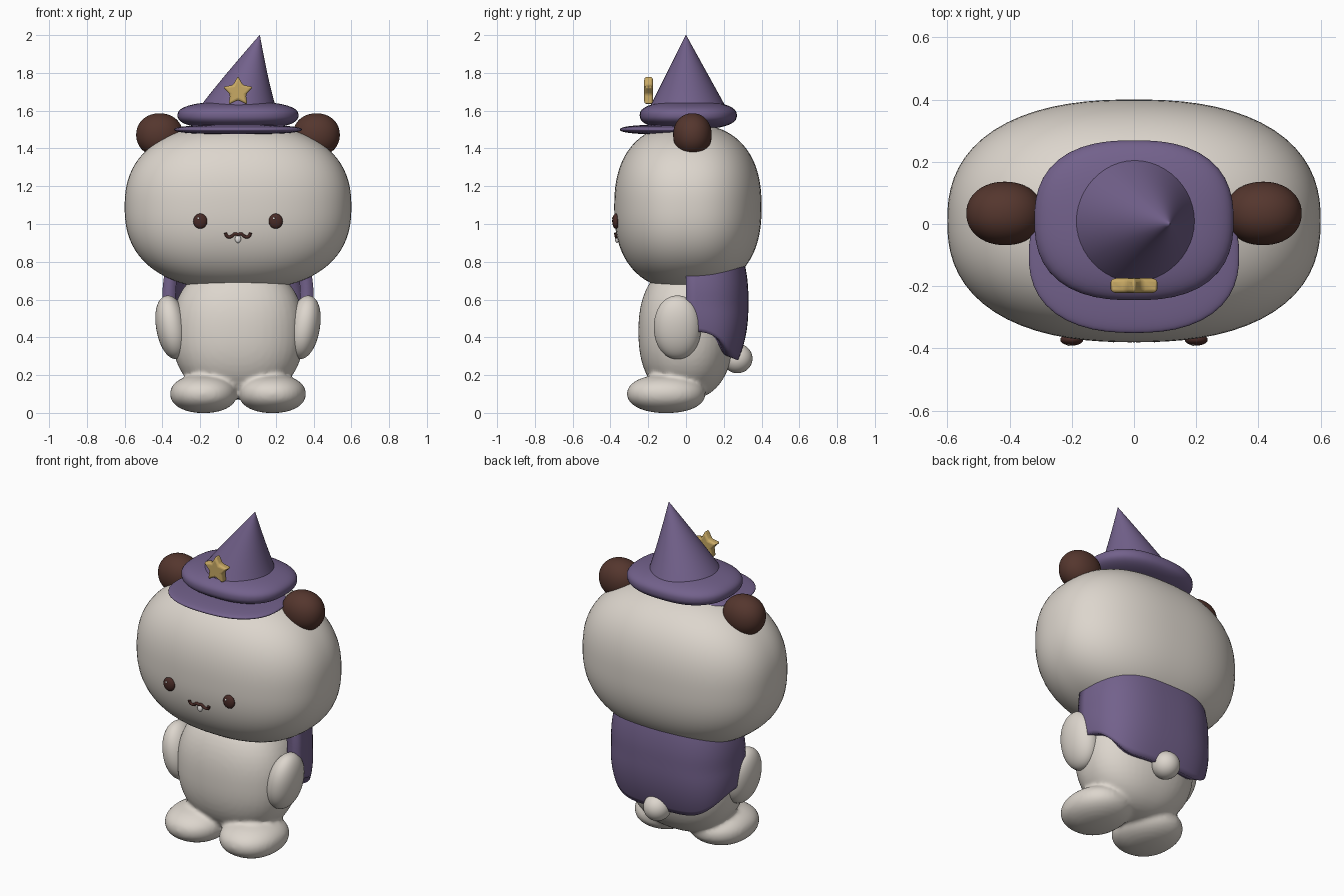
import bpy, bmesh, math
from mathutils import Vector, Matrix

if "Cube" in bpy.data.objects:
    bpy.data.objects.remove(bpy.data.objects["Cube"], do_unlink=True)


def material(name, rgb):
    m = bpy.data.materials.new(name)
    m.use_nodes = True
    m.diffuse_color = (*rgb, 1)
    bsdf = m.node_tree.nodes["Principled BSDF"]
    bsdf.inputs["Base Color"].default_value = (*rgb, 1)
    bsdf.inputs["Roughness"].default_value = 0.6
    return m


cream = material("cream", (0.72, 0.67, 0.61))
purple = material("purple", (0.17, 0.12, 0.26))
brown = material("brown", (0.09, 0.037, 0.027))
dark = material("dark brown", (0.065, 0.024, 0.02))
gold = material("gold", (0.58, 0.40, 0.13))
white = material("white", (0.85, 0.82, 0.8))


def finish(name, bm, mat, angle=60):
    bmesh.ops.recalc_face_normals(bm, faces=bm.faces)
    me = bpy.data.meshes.new(name)
    bm.to_mesh(me)
    bm.free()
    me.materials.append(mat)
    ob = bpy.data.objects.new(name, me)
    bpy.context.collection.objects.link(ob)
    bpy.ops.object.select_all(action="DESELECT")
    ob.select_set(True)
    bpy.context.view_layer.objects.active = ob
    bpy.ops.object.shade_smooth_by_angle(angle=math.radians(angle))
    return ob


def add_blob(bm, centre, half, n=2.0, tilt=0.0, u=48, v=32):
    """Rounded, slightly boxy ellipsoid."""
    verts = bmesh.ops.create_uvsphere(bm, u_segments=u, v_segments=v, radius=1)["verts"]
    turn = Matrix.Rotation(math.radians(tilt), 3, "Y")
    for vert in verts:
        size = sum(abs(c) ** n for c in vert.co) ** (1 / n)
        p = vert.co / size
        vert.co = turn @ Vector([a * b for a, b in zip(p, half)]) + Vector(centre)


def blob(name, mat, *args, **kw):
    bm = bmesh.new()
    add_blob(bm, *args, **kw)
    return finish(name, bm, mat)


def loft(bm, rings):
    """Quads between successive closed rings of points."""
    rows = [[bm.verts.new(p) for p in ring] for ring in rings]
    for a, b in zip(rows, rows[1:]):
        for i in range(len(a)):
            j = (i + 1) % len(a)
            bm.faces.new((a[i], a[j], b[j], b[i]))
    return rows


# Head
HEAD_C, HEAD_H, HEAD_N = (0, 0.01, 1.09), (0.6, 0.39, 0.44), 2.4
blob("head", cream, HEAD_C, HEAD_H, n=HEAD_N, u=72, v=48)


def face_y(x, z):
    rest = 1 - abs(x / HEAD_H[0]) ** HEAD_N - abs((z - HEAD_C[2]) / HEAD_H[2]) ** HEAD_N
    return HEAD_C[1] - HEAD_H[1] * rest ** (1 / HEAD_N)


# Body with feet blended in
bm = bmesh.new()
add_blob(bm, (0, 0, 0.43), (0.35, 0.252, 0.36), n=2.3)
for s in (-1, 1):
    add_blob(bm, (s * 0.182, -0.105, 0.101), (0.178, 0.208, 0.102), n=2.15)
body = finish("body_and_feet", bm, cream)
remesh = body.modifiers.new("blend", "REMESH")
remesh.mode = "VOXEL"
remesh.voxel_size = 0.012
remesh.use_smooth_shade = True
soft = body.modifiers.new("soften", "SMOOTH")
soft.factor = 0.5
soft.iterations = 6

# Paired parts
for s, side in ((1, "left"), (-1, "right")):
    blob(side + "_arm", cream, (s * 0.35, -0.045, 0.453), (0.083, 0.125, 0.17), n=2.1, tilt=s * 10)
    blob(side + "_ear", brown, (s * 0.415, 0.034, 1.472), (0.124, 0.102, 0.114), n=2.1)
    blob(side + "_eye", dark, (s * 0.2, face_y(0.2, 1.015) - 0.006, 1.015), (0.037, 0.019, 0.04), u=24, v=16)
    blob(side + "_eye_glint", white, (s * 0.2 - 0.01, face_y(0.2, 1.015) - 0.022, 1.03),
         (0.006, 0.004, 0.006), u=12, v=8)

# Tail
blob("tail", cream, (0, 0.272, 0.288), (0.078, 0.08, 0.078))

# Mouth and tooth
half_mouth = [(0.066, 0.953), (0.062, 0.936), (0.045, 0.93), (0.03, 0.936), (0.018, 0.95)]
path = [(-x, z) for x, z in half_mouth] + [(0, 0.943)] + half_mouth[::-1]
curve = bpy.data.curves.new("mouth", "CURVE")
curve.dimensions = "3D"
curve.bevel_depth = 0.0085
curve.bevel_resolution = 3
curve.use_fill_caps = True
spline = curve.splines.new("NURBS")
spline.points.add(len(path) - 1)
for point, (x, z) in zip(spline.points, path):
    point.co = (x, face_y(x, z) - 0.003, z, 1)
spline.order_u = 3
spline.use_endpoint_u = True
curve.materials.append(dark)
bpy.context.collection.objects.link(bpy.data.objects.new("mouth", curve))
blob("tooth", white, (0, face_y(0, 0.92) - 0.002, 0.92), (0.016, 0.011, 0.02), u=16, v=12)

# Cape: a thick curved sheet around the back, with rounded lower corners
bm = bmesh.new()
COLS, ROWS = 40, 20
grid = []
for i in range(COLS + 1):
    t = math.pi * i / COLS
    c, s = math.cos(t), math.sin(t)
    low = 0.28 + 0.15 * abs(c) ** 5
    column = []
    for j in range(ROWS + 1):
        z = low + (0.84 - low) * j / ROWS
        drop = max(0, (0.56 - z) / 0.28)
        shrink = 1 - 0.16 * drop ** 2.2 - 0.1 * max(0, (z - 0.62) / 0.22) ** 2
        x = 0.4 * math.copysign(abs(c) ** 0.72, c) * shrink
        y = 0.33 * s ** 0.72 * shrink + 0.07 * drop * (1 - s)
        column.append(bm.verts.new((x, y, z)))
    grid.append(column)
for a, b in zip(grid, grid[1:]):
    for j in range(ROWS):
        bm.faces.new((a[j], b[j], b[j + 1], a[j + 1]))
cape = finish("cape", bm, purple)
thick = cape.modifiers.new("thickness", "SOLIDIFY")
thick.thickness = 0.07
# inner layer always on the body side
centre_face = cape.data.polygons[(COLS // 2) * ROWS + ROWS // 2]
thick.offset = -1 if centre_face.normal.y > 0 else 1

# Hat: visor, puffy roll and bent cone
blob("hat_visor", purple, (0, -0.1, 1.5), (0.338, 0.25, 0.026), n=2.4)
blob("hat_roll", purple, (0, 0.012, 1.575), (0.32, 0.257, 0.075), n=2.5)
bm = bmesh.new()
STEPS, SIDES = 20, 48
rings = []
for k in range(STEPS + 1):
    t = k / STEPS
    r = 0.2 * (1 - t) + 0.001
    cx, z = 0.115 * t ** 1.15, 1.62 + 0.38 * t
    rings.append([(cx + r * math.cos(2 * math.pi * i / SIDES),
                   0.01 * (1 - t) + r * math.sin(2 * math.pi * i / SIDES), z) for i in range(SIDES)])
rows = loft(bm, rings)
bm.faces.new(rows[0])
bm.faces.new(rows[-1])
finish("hat_cone", bm, purple)

# Star badge
bm = bmesh.new()
outline = []
for i in range(10):
    a = math.pi / 2 + i * math.pi / 5
    r = 0.044 if i % 2 else 0.084
    outline.append((r * math.cos(a), 1.7 + r * math.sin(a)))
rows = loft(bm, [[(x, y, z) for x, z in outline] for y in (-0.222, -0.174)])
bm.faces.new(rows[0])
bm.faces.new(rows[1])
star = finish("hat_star", bm, gold)
bevel = star.modifiers.new("rounding", "BEVEL")
bevel.width = 0.012
bevel.segments = 3
